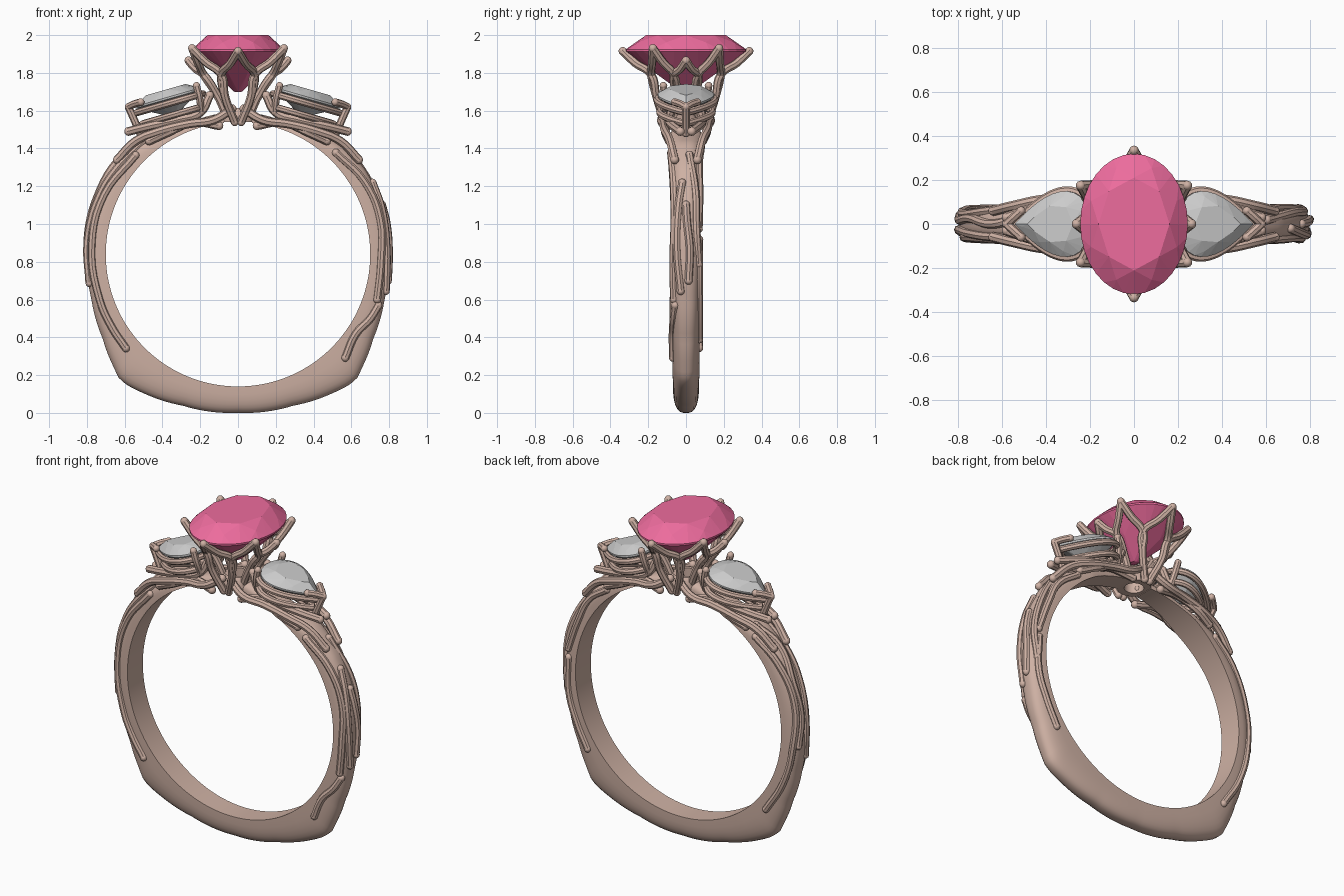
import bpy, bmesh
from math import sin, cos, pi, radians
from mathutils import Vector, Matrix

if "Cube" in bpy.data.objects:
    bpy.data.objects.remove(bpy.data.objects["Cube"])

def material(name, col):
    m = bpy.data.materials.new(name)
    m.diffuse_color = col
    m.use_nodes = True
    m.node_tree.nodes["Principled BSDF"].inputs["Base Color"].default_value = m.diffuse_color
    return m

GOLD = material("rose_metal", (0.62, 0.44, 0.37, 1))
PINK = material("pink_stone", (0.85, 0.15, 0.34, 1))

def finish(name, bm, mat=None, smooth=True):
    bmesh.ops.recalc_face_normals(bm, faces=bm.faces)
    me = bpy.data.meshes.new(name)
    bm.to_mesh(me)
    bm.free()
    ob = bpy.data.objects.new(name, me)
    bpy.context.collection.objects.link(ob)
    if mat:
        me.materials.append(mat)
    if smooth:
        bpy.ops.object.select_all(action='DESELECT')
        ob.select_set(True)
        bpy.context.view_layer.objects.active = ob
        bpy.ops.object.shade_smooth_by_angle(angle=radians(40))
    return ob

def tubes(name, paths, r, cyclic=False, balls=True):
    """Round wires through the given points, with rounded ends."""
    cu = bpy.data.curves.new(name, 'CURVE')
    cu.dimensions = '3D'
    cu.bevel_depth, cu.bevel_resolution, cu.resolution_u = r, 2, 5
    cu.use_fill_caps = True
    for pts in paths:
        sp = cu.splines.new('BEZIER')
        sp.bezier_points.add(len(pts) - 1)
        sp.use_cyclic_u = cyclic
        for b, p in zip(sp.bezier_points, pts):
            b.co = p
            b.handle_left_type = b.handle_right_type = 'AUTO'
    tmp = bpy.data.objects.new(name + "_curve", cu)
    bpy.context.collection.objects.link(tmp)
    me = bpy.data.meshes.new_from_object(tmp.evaluated_get(bpy.context.evaluated_depsgraph_get()))
    bm = bmesh.new()
    bm.from_mesh(me)
    bpy.data.objects.remove(tmp)
    if balls and not cyclic:
        for pts in paths:
            for p in (pts[0], pts[-1]):
                bmesh.ops.create_uvsphere(bm, u_segments=10, v_segments=6, radius=r * 1.02,
                                          matrix=Matrix.Translation(p))
    for f in bm.faces:
        f.material_index = 0
    return finish(name, bm, GOLD)

# ---- Band: inner circle, shaped outer outline (angle from bottom, outer radius, half width)
ZC, RIN = 0.84, 0.70
OUTLINE = [(0, .84, .068), (20, .854, .07), (34, .89, .072), (41, .911, .072), (44, .910, .072),
           (48, .889, .072), (58, .845, .072), (73, .812, .074), (90, .80, .075), (108, .806, .075),
           (124, .81, .077), (138, .795, .085), (148, .755, .09), (158, .743, .075), (174, .752, .06)]

def band_point(a, s, side=1):
    """Point on the band: a degrees from bottom, s degrees over the section (0 = outer ridge)."""
    b = abs(a)
    for (a0, r0, w0), (a1, r1, w1) in zip(OUTLINE, OUTLINE[1:]):
        if b <= a1:
            t = (b - a0) / (a1 - a0)
            ro, w = r0 + t * (r1 - r0), w0 + t * (w1 - w0)
            break
    c, d = max(cos(radians(s)), 0), sin(radians(s))
    r = RIN + (ro - RIN) * c ** .75
    y = w * abs(d) ** .75 * (1 if d > 0 else -1)
    a = radians(a) * side
    return Vector((r * sin(a), y, ZC - r * cos(a)))

bm = bmesh.new()
rings = [[bm.verts.new(band_point(a, -90 + 12 * k)) for k in range(16)] for a in range(-174, 175, 2)]
for A, B in zip(rings, rings[1:]):
    for k in range(16):
        j = (k + 1) % 16
        bm.faces.new((A[k], A[j], B[j], B[k]))
bm.faces.new(rings[0])
bm.faces.new(rings[-1])
finish("band", bm, GOLD)

# ---- Vines on the shank: (side, [(angle, section angle), ...])
VINES = [
    (-1, [(50, -72), (60, -66), (72, -58), (94, -48), (114, -52), (134, -64)]),
    (-1, [(50, 72), (66, 62), (84, 50), (104, 30), (122, 45), (136, 60)]),
    (-1, [(79, -22), (95, -14), (112, -30), (126, -42), (140, -30)]),
    (-1, [(85, 25), (98, 8), (112, 14), (128, 0), (140, 20)]),
    (1, [(46, -70), (56, -76), (64, -60), (70, -45)]),
    (1, [(54, 72), (66, 70), (80, 62), (96, 66)]),
    (1, [(72, -55), (86, -62), (104, -50), (120, -55), (136, -68)]),
    (1, [(76, -16), (92, -34), (108, -26), (118, -10)]),
    (1, [(80, 6), (92, 10), (102, 2), (109, 0)]),
    (1, [(86, 60), (100, 42), (114, 36), (131, 8)]),
    (1, [(100, 60), (116, 66), (128, 55), (140, 66)]),
]
tubes("shank_vines", [[band_point(a, s, sd) for a, s in v] for sd, v in VINES], .021)

# ---- Shoulder vines running under the side stones up to the centre
SHOULDER = [
    [(.64, .06, 1.34), (.54, .085, 1.44), (.42, .11, 1.49), (.26, .12, 1.53), (.13, .13, 1.55), (.03, .11, 1.61)],
    [(.58, .03, 1.49), (.46, .07, 1.52), (.32, .09, 1.55), (.2, .08, 1.59), (.15, .07, 1.68)],
    [(.47, .09, 1.44), (.36, .11, 1.49), (.24, .09, 1.54), (.1, .11, 1.52)],
]
tubes("shoulder_vines", [[(sx * x, sy * y, z) for x, y, z in p]
                         for p in SHOULDER for sx in (1, -1) for sy in (1, -1)], .023)

# ---- Gems: convex hulls of facet rings following an outline function
def gem(name, outline, table, crown, depth, mat, matrix):
    bm = bmesh.new()
    def ring(n, scale, z, off=0.0):
        for k in range(n):
            x, y = outline(2 * pi * (k + off) / n)
            bm.verts.new((x * scale, y * scale, z))
    ring(8, table, crown)
    ring(8, (table + 1) / 2 + .03, crown * .52, .5)
    ring(32, 1, 0.004)
    ring(32, 1, -0.006)
    ring(8, .55, -depth * .55, .5)
    ring(8, .08, -depth)
    res = bmesh.ops.convex_hull(bm, input=bm.verts)
    junk = [v for v in bm.verts if not v.link_faces]
    bmesh.ops.delete(bm, geom=junk, context='VERTS')
    bmesh.ops.transform(bm, matrix=matrix, verts=bm.verts)
    return finish(name, bm, mat, smooth=False)

def oval(t):
    return .245 * cos(t), .32 * sin(t)

def pear(t):
    return .18 * cos(t), .15 / .77 * sin(t) * abs(sin(t / 2))

gem("centre_stone", oval, .66, .08, .22, PINK, Matrix.Translation((0, 0, 1.92)))

# ---- Side stones with two rails, tip claw and posts
for side, label in ((1, "right"), (-1, "left")):
    M = Matrix.Translation((.37, 0, 1.668)) @ Matrix.Rotation(radians(16), 4, 'Y')
    if side < 0:
        M = Matrix.Scale(-1, 4, (1, 0, 0)) @ M
    gem(label + "_side_stone", pear, .6, .045, .1, None, M)
    def rail(scale, z):
        return [M @ Vector((pear(2 * pi * k / 24)[0] * scale, pear(2 * pi * k / 24)[1] * scale, z))
                for k in range(24)]
    tubes(label + "_side_rails", [rail(1.02, -.03), rail(.93, -.095)], .019, cyclic=True)
    posts = [[(.215, 0, .012), (.205, 0, -.06), (.195, 0, -.14)]]
    for s in (1, -1):
        posts.append([(.215, 0, .012), (.18, s * .03, .018), (.145, s * .06, .018)])
        x, y = pear(radians(145))
        posts.append([(x * 1.1, s * y * 1.12, .02), (x * 1.08, s * y * 1.05, -.05), (x, s * y * .8, -.12)])
    tubes(label + "_side_claws", [[M @ Vector(p) for p in path] for path in posts], .02)

# ---- Centre setting: eight petal tips joined by V-shaped wires
quarter = [(0, -.335, 1.915), (.243, -.175, 1.93), (.262, 0, 1.865), (.243, .175, 1.93)]
tips = [Vector(p) for p in quarter] + [Vector((-x, -y, z)) for x, y, z in quarter]
wires = []
for i in range(8):
    A, B = tips[i], tips[(i + 1) % 8]
    mid = (A + B) / 2
    v = Vector((mid.x * .72, mid.y * .72, 1.79))
    front = i in (0, 3, 4, 7)
    if front:
        low = Vector((v.x * .8, v.y * .86, 1.68))
        base = Vector((v.x * .2, v.y * .62, 1.54))
    else:
        low = Vector((v.x * .6, v.y * .8, 1.68))
        base = Vector((v.x * .33, v.y * .6, 1.57))
    for T in (A, B):
        wires.append([base, low, v, v.lerp(T, .55) - Vector((0, 0, .008)), T])
tubes("petal_claws", wires, .022)

# ---- Hollow base collar under the centre setting
bm = bmesh.new()
prof = [(.055, 1.54), (.095, 1.54), (.095, 1.585), (.075, 1.615), (.055, 1.615)]
N = 32
cols = [[bm.verts.new((r * cos(2 * pi * k / N), r * sin(2 * pi * k / N), z)) for r, z in prof] for k in range(N)]
for k in range(N):
    A, B = cols[k], cols[(k + 1) % N]
    for j in range(5):
        bm.faces.new((A[j], A[(j + 1) % 5], B[(j + 1) % 5], B[j]))
finish("base_collar", bm, GOLD)
